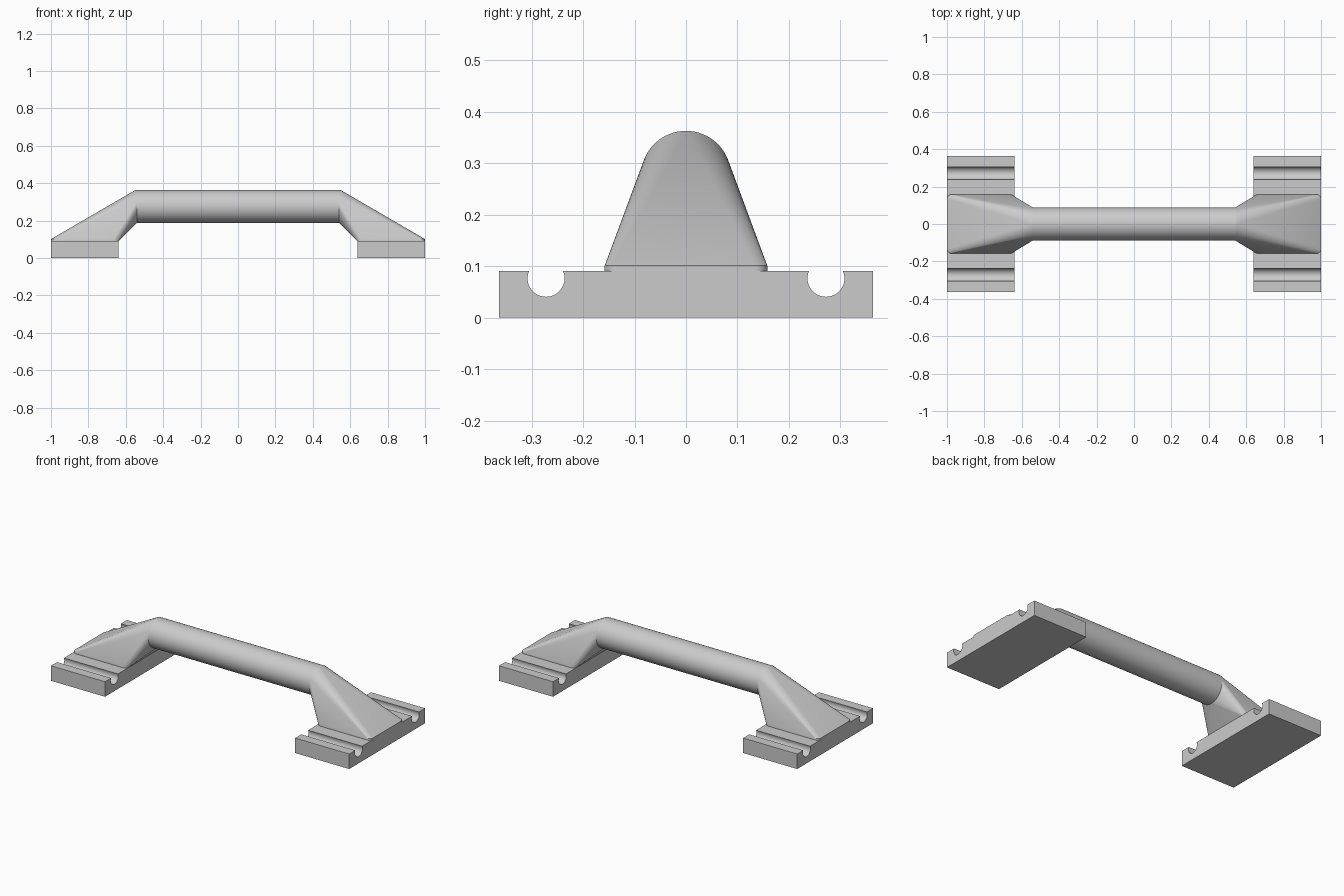
import bpy, bmesh
from math import sin, cos, pi, radians, asin
from mathutils import Vector

if "Cube" in bpy.data.objects:
    bpy.data.objects.remove(bpy.data.objects["Cube"], do_unlink=True)

GREY = (0.6, 0.6, 0.6, 1.0)
grey = bpy.data.materials.new("light_grey")
grey.use_nodes = True
grey.diffuse_color = GREY
grey.node_tree.nodes["Principled BSDF"].inputs["Base Color"].default_value = GREY

BAR_R, BAR_Z, BAR_END = 0.0875, 0.2755, 0.54
FOOT_IN, FOOT_OUT, FOOT_Y, FOOT_TOP = 0.638, 1.0, 0.363, 0.091
SEGMENTS = 64


def finish(bm, name, angle=30):
    """Turn a bmesh into a smooth-shaded object with crisp edges."""
    bmesh.ops.recalc_face_normals(bm, faces=bm.faces)
    mesh = bpy.data.meshes.new(name)
    bm.to_mesh(mesh)
    bm.free()
    obj = bpy.data.objects.new(name, mesh)
    bpy.context.collection.objects.link(obj)
    mesh.materials.append(grey)
    bpy.ops.object.select_all(action='DESELECT')
    obj.select_set(True)
    bpy.context.view_layer.objects.active = obj
    bpy.ops.object.shade_smooth_by_angle(angle=radians(angle))
    return obj


def ring(x):
    """Points of the round bar section at x."""
    return [Vector((x, BAR_R * cos(2 * pi * i / SEGMENTS), BAR_Z + BAR_R * sin(2 * pi * i / SEGMENTS)))
            for i in range(SEGMENTS)]


def extrude_x(bm, points, length):
    face = bm.faces.new([bm.verts.new(p) for p in points])
    out = bmesh.ops.extrude_face_region(bm, geom=[face])
    verts = [v for v in out["geom"] if isinstance(v, bmesh.types.BMVert)]
    bmesh.ops.translate(bm, verts=verts, vec=(length, 0, 0))


def groove(y, radius=0.036, depth_z=0.0765, steps=24):
    """Round channel section running from +y to -y, open at the top."""
    lip = asin((FOOT_TOP - depth_z) / radius)
    return [(y + radius * cos(a), depth_z + radius * sin(a))
            for a in (lip - (pi + 2 * lip) * i / steps for i in range(steps + 1))]


def make_foot(side, name):
    # Flat foot with two round channels across its top
    section = [(-FOOT_Y, 0), (FOOT_Y, 0), (FOOT_Y, FOOT_TOP)]
    section += groove(0.272) + groove(-0.272) + [(-FOOT_Y, FOOT_TOP)]
    bm = bmesh.new()
    extrude_x(bm, [(side * FOOT_IN, y, z) for y, z in section], side * (FOOT_OUT - FOOT_IN))
    finish(bm, name)


def make_leg(side, name):
    # Hull from a thin slice of the bar down to a rounded rectangular pad
    points = ring(BAR_END) + ring(BAR_END + 0.01)
    radius, half_y = 0.025, 0.158
    for sx, cx in ((1, FOOT_OUT - radius), (-1, FOOT_IN + radius)):
        for sy in (1, -1):
            for i in range(9):
                a = i * pi / 16
                for z in (FOOT_TOP, 0.101):
                    points.append(Vector((cx + sx * radius * cos(a),
                                          sy * (half_y - radius + radius * sin(a)), z)))
    bm = bmesh.new()
    for p in points:
        bm.verts.new((side * p.x, p.y, p.z))
    hull = bmesh.ops.convex_hull(bm, input=bm.verts)
    unused = {g for g in hull["geom_interior"] + hull["geom_unused"] if isinstance(g, bmesh.types.BMVert)}
    bmesh.ops.delete(bm, geom=list(unused), context='VERTS')
    bmesh.ops.dissolve_limit(bm, angle_limit=radians(0.2), verts=bm.verts, edges=bm.edges)
    finish(bm, name)


# Round grip bar
bm = bmesh.new()
extrude_x(bm, ring(-BAR_END), 2 * BAR_END)
finish(bm, "grip_bar")

for side, label in ((1, "left"), (-1, "right")):
    make_foot(side, label + "_foot")
    make_leg(side, label + "_leg")
